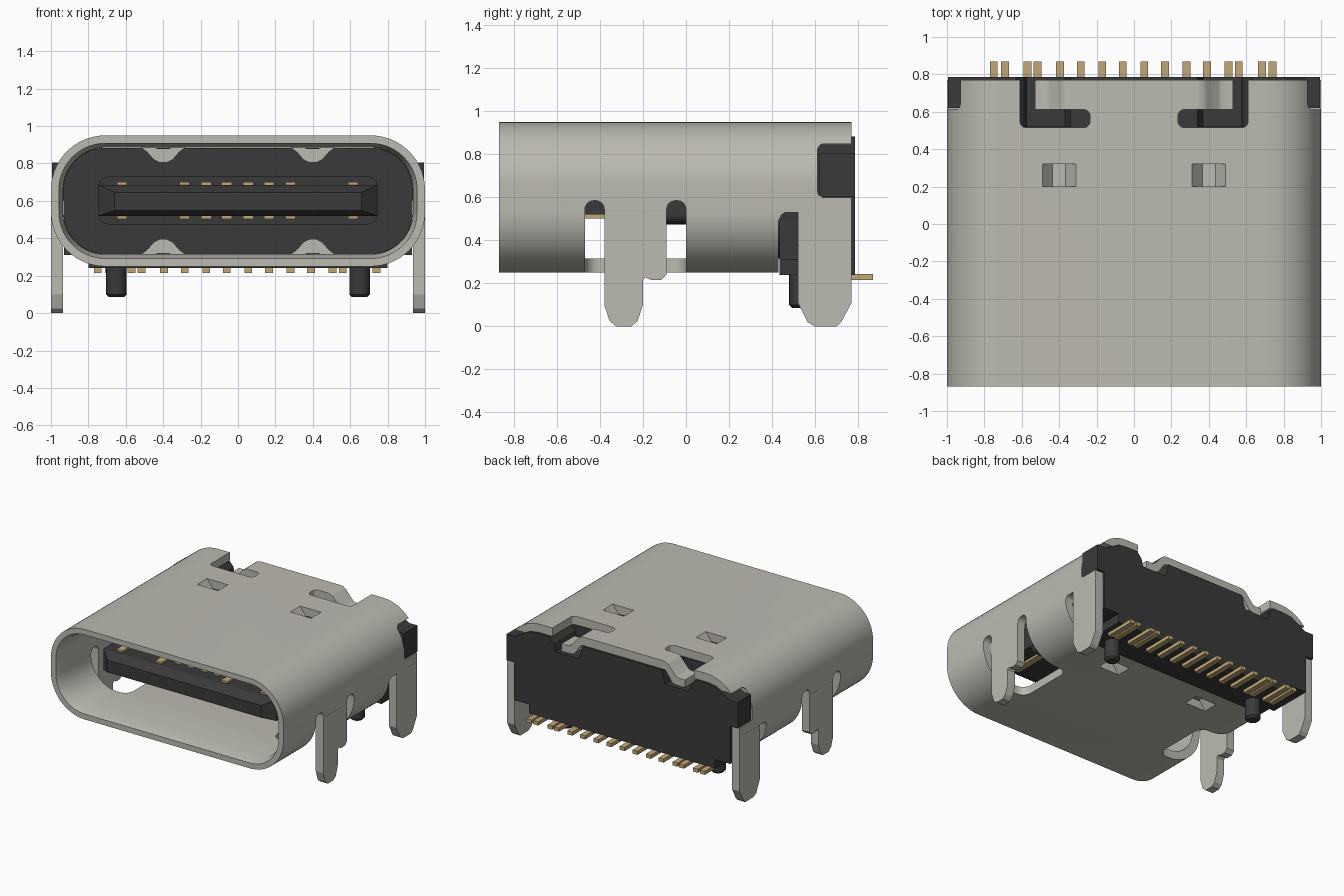
import bpy, bmesh, math

cube = bpy.data.objects.get("Cube")
if cube:
    bpy.data.objects.remove(cube, do_unlink=True)


def material(name, rgb):
    m = bpy.data.materials.new(name)
    m.diffuse_color = (*rgb, 1)
    m.use_nodes = True
    m.node_tree.nodes["Principled BSDF"].inputs["Base Color"].default_value = (*rgb, 1)
    return m


STEEL = material("warm_grey_metal", (0.50, 0.49, 0.44))
BLACK = material("black_plastic", (0.042, 0.042, 0.042))
GOLD = material("gold_contact", (0.54, 0.39, 0.18))


def make(name, bm, mat):
    bmesh.ops.recalc_face_normals(bm, faces=bm.faces)
    me = bpy.data.meshes.new(name)
    bm.to_mesh(me)
    bm.free()
    ob = bpy.data.objects.new(name, me)
    bpy.context.collection.objects.link(ob)
    if mat:
        me.materials.append(mat)
    return ob


def loft(name, loops, mat, ring=False):
    """Skin loops of points; a ring joins last to first, otherwise ends are capped."""
    bm = bmesh.new()
    vs = [[bm.verts.new(p) for p in loop] for loop in loops]
    n = len(vs[0])
    pairs = list(zip(vs, vs[1:])) + ([(vs[-1], vs[0])] if ring else [])
    for a, b in pairs:
        for i in range(n):
            j = (i + 1) % n
            bm.faces.new((a[i], a[j], b[j], b[i]))
    if not ring:
        bm.faces.new(vs[0])
        bm.faces.new(vs[-1])
    return make(name, bm, mat)


def prism(name, pts, axis, lo, hi, mat=None):
    """Extrude a flat outline along an axis; x takes (y,z), y takes (x,z), z takes (x,y)."""
    place = {"x": lambda p, t: (t, p[0], p[1]),
             "y": lambda p, t: (p[0], t, p[1]),
             "z": lambda p, t: (p[0], p[1], t)}[axis]
    return loft(name, [[place(p, t) for p in pts] for t in (lo, hi)], mat)


def rrect(x0, x1, z0, z1, r, seg=6):
    """Rounded rectangle outline."""
    pts = []
    for k, (cx, cz) in enumerate(((x1 - r, z1 - r), (x0 + r, z1 - r),
                                  (x0 + r, z0 + r), (x1 - r, z0 + r))):
        for i in range(seg + 1):
            a = math.pi / 2 * (k + i / seg)
            pts.append((cx + r * math.cos(a), cz + r * math.sin(a)))
    return pts


def box(name, x, y, z, mat=None):
    return prism(name, [(x[0], y[0]), (x[1], y[0]), (x[1], y[1]), (x[0], y[1])],
                 "z", z[0], z[1], mat)


def flip(pts, s):
    return [(s * a, b) for a, b in pts]


def cut(target, cutter):
    mod = target.modifiers.new("cut", "BOOLEAN")
    mod.object = cutter
    mod.operation = "DIFFERENCE"
    mod.solver = "EXACT"
    bpy.context.view_layer.objects.active = target
    bpy.ops.object.modifier_apply(modifier=mod.name)
    bpy.data.objects.remove(cutter, do_unlink=True)


def smooth(ob):
    bpy.ops.object.select_all(action="DESELECT")
    ob.select_set(True)
    bpy.context.view_layer.objects.active = ob
    bpy.ops.object.shade_smooth_by_angle(angle=math.radians(28))


# Shell: rounded tube with a flared mouth
def shell_loop(y, t):
    return [(x, y, z) for x, z in rrect(-1 + t, 1 - t, 0.25 + t, 0.95 - t, 0.29 - t, 14)]


shell = loft("shell", [shell_loop(-0.87, 0), shell_loop(0.77, 0), shell_loop(0.77, 0.065),
                       shell_loop(-0.79, 0.065), shell_loop(-0.87, 0.042)], STEEL, ring=True)

# Open the underside behind the seat of the pegs
cut(shell, prism("cutter", [(0.43, 0.1), (0.43, 0.49), (0.445, 0.52), (0.46, 0.53),
                            (0.9, 0.53), (0.9, 0.1)], "x", -1.2, 1.2))
for s in (1, -1):
    xs = sorted((s * 0.85, s * 1.2))
    # Side window left by the bent-down front leg, with two round-topped slots
    cut(shell, prism("cutter", flip(rrect(0.62, 1.3, -0.47, 0.0, 0.07), s), "z", 0.1, 0.53))
    for y in (-0.47, -0.09):
        cut(shell, prism("cutter", rrect(y, y + 0.09, 0.45, 0.585, 0.04), "x", *xs))
    # Rear ear notch
    cut(shell, prism("cutter", rrect(0.612, 0.95, 0.60, 0.85, 0.03), "x", *xs))
    # Rear top slot and the space for the bent wing
    cut(shell, prism("cutter", flip(rrect(0.235, 0.61, 0.515, 0.612, 0.035), s), "z", 0.8, 1.1))
    cut(shell, prism("cutter", flip([(0.345, 0.58), (0.61, 0.58), (0.61, 0.9), (0.345, 0.9)], s),
                     "z", 0.8, 1.1))
    # Openings for the pressed-in springs, top and bottom
    for z in ((0.8, 1.1), (0.1, 0.4)):
        cut(shell, box("cutter", sorted((s * 0.31, s * 0.49)), (0.2, 0.32), z))
smooth(shell)

# Legs, wings and springs bent out of the shell sheet
FRONT_LEG = [(-0.38, 0.53), (-0.38, 0.10), (-0.355, 0.025), (-0.325, 0), (-0.255, 0),
             (-0.225, 0.025), (-0.20, 0.10), (-0.20, 0.215), (-0.19, 0.228), (-0.16, 0.215),
             (-0.115, 0.215), (-0.09, 0.24), (-0.09, 0.53)]
REAR_LEG = [(0.52, 0.53), (0.52, 0.11), (0.565, 0.02), (0.60, 0), (0.70, 0), (0.722, 0.02),
            (0.77, 0.11), (0.77, 0.53)]
WING = [(0.345, 0.95), (0.37, 0.945), (0.39, 0.93), (0.45, 0.86), (0.47, 0.85), (0.53, 0.85),
        (0.53, 0.79), (0.45, 0.79), (0.42, 0.80), (0.365, 0.88), (0.345, 0.885)]
SPRING = [(-0.09, 0.95), (-0.035, 0.88), (0.035, 0.88), (0.09, 0.95), (0.12, 0.887),
          (0.085, 0.86), (0.05, 0.82), (0.02, 0.805), (-0.02, 0.805), (-0.05, 0.82),
          (-0.085, 0.86), (-0.12, 0.887)]
for s, side in ((1, "left"), (-1, "right")):
    xs = sorted((s * 0.935, s * 1.0))
    prism(f"front_leg_{side}", FRONT_LEG, "x", *xs, STEEL)
    prism(f"rear_leg_{side}", REAR_LEG, "x", *xs, STEEL)
    smooth(prism(f"rear_wing_{side}", flip(WING, s), "y", 0.612, 0.77, STEEL))
    prism(f"top_spring_{side}", [(x + s * 0.40, z) for x, z in SPRING], "y", 0.2, 0.32, STEEL)
    prism(f"bottom_spring_{side}", [(x + s * 0.40, 1.2 - z) for x, z in SPRING],
          "y", 0.2, 0.32, STEEL)

# Plastic housing: inner wall, rear block and side ears
prism("housing_wall", rrect(-0.934, 0.934, 0.316, 0.884, 0.224, 10), "y", 0.33, 0.52, BLACK)
half = [(0.8, 0.24), (0.8, 0.31), (0.93, 0.31), (0.93, 0.80), (0.88, 0.83), (0.80, 0.875),
        (0.72, 0.884), (0.63, 0.884), (0.59, 0.84), (0.575, 0.78), (0.37, 0.78), (0.34, 0.884)]
prism("housing_block", half + flip(half[::-1], -1), "y", 0.435, 0.785, BLACK)
for s, side in ((1, "left"), (-1, "right")):
    prism(f"housing_ear_{side}", [(0.62, 0.603), (0.785, 0.603), (0.785, 0.805), (0.62, 0.805)],
          "x", *sorted((s * 0.90, s * 0.995)), BLACK)
    # Locating pegs with chamfered tips
    rings = [(0.085, 0.04), (0.10, 0.055), (0.26, 0.055)]
    peg = loft(f"locating_peg_{side}",
               [[(s * 0.65 + r * math.cos(i * math.pi / 12), 0.535 + r * math.sin(i * math.pi / 12), z)
                 for i in range(24)] for z, r in rings], BLACK)
    smooth(peg)

# Tongue with a tapered tip, and its thicker collar
def tongue_loop(y, hx, z0, z1):
    return [(-hx, y, z0), (hx, y, z0), (hx, y, z1), (-hx, y, z1)]


loft("tongue", [tongue_loop(-0.66, 0.66, 0.55, 0.645), tongue_loop(-0.59, 0.745, 0.52, 0.685),
                tongue_loop(0.35, 0.745, 0.52, 0.685)], BLACK)
prism("tongue_collar", rrect(-0.745, 0.745, 0.475, 0.73, 0.05), "y", -0.25, 0.35, BLACK)

# Contacts on both faces of the tongue; the outer ones reach further forward
for i, x in enumerate((-0.62, -0.285, -0.17, -0.06, 0.055, 0.165, 0.28, 0.615)):
    y0 = -0.57 if i in (0, 1, 6, 7) else -0.50
    for face, z in (("top", (0.68, 0.70)), ("bottom", (0.503, 0.525))):
        box(f"{face}_contact_{i + 1}", (x - 0.027, x + 0.027), (y0, -0.24), z, GOLD)

# Solder tails under the rear edge
TAILS = (-0.75, -0.69, -0.57, -0.515, -0.395, -0.285, -0.17, -0.06,
         0.055, 0.165, 0.28, 0.39, 0.505, 0.56, 0.685, 0.74)
for i, x in enumerate(TAILS):
    box(f"solder_tail_{i + 1}", (x - 0.021, x + 0.021), (0.62, 0.87), (0.215, 0.243), GOLD)
